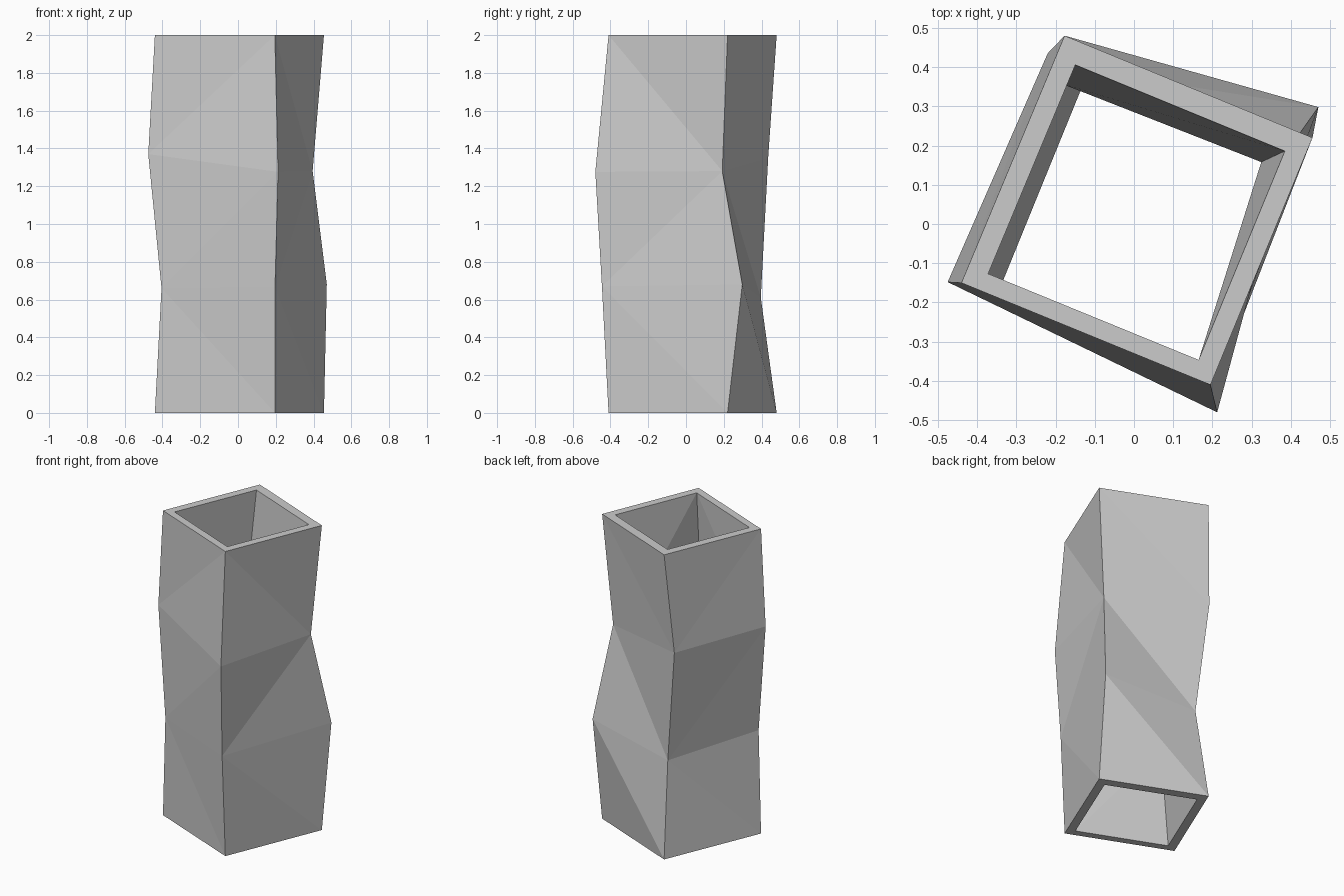
import bpy, bmesh

if "Cube" in bpy.data.objects:
    bpy.data.objects.remove(bpy.data.objects["Cube"])

# Outer corner columns (left, front, right, back), bottom to top: x, y, z
base = [(-0.44, -0.15), (0.195, -0.41), (0.455, 0.22), (-0.177, 0.48)]
lower = [(-0.405, -0.175, 0.66), (0.196, -0.445, 0.67), (0.47, 0.298, 0.68), (-0.145, 0.396, 0.61)]
upper = [(-0.475, -0.148, 1.37), (0.212, -0.48, 1.276), (0.395, 0.192, 1.28), (-0.22, 0.435, 1.35)]
rings = [[(x, y, 0) for x, y in base], lower, upper, [(x, y, 2) for x, y in base]]

# Diagonal of each wall panel per level: True runs from lower-left to upper-right
rising = [[False, False, False, False],
          [True, True, False, True],
          [True, False, False, True]]

WALL = 0.155  # wall depth as a share of the corner radius
bm = bmesh.new()


def inset(level, i, p):
    # the pinched back corner has a thinner wall
    k = 0.085 if (level, i) == (1, 3) else WALL
    return (p[0] - k * base[i][0], p[1] - k * base[i][1], p[2])


outer = [[bm.verts.new(p) for p in ring] for ring in rings]
inner = [[bm.verts.new(inset(l, i, p)) for i, p in enumerate(ring)]
         for l, ring in enumerate(rings)]

# Faceted outer and inner walls
for shell, flip in ((outer, False), (inner, True)):
    for l in range(3):
        for i in range(4):
            j = (i + 1) % 4
            a, b, c, d = shell[l][i], shell[l][j], shell[l + 1][j], shell[l + 1][i]
            tris = [(a, b, c), (a, c, d)] if rising[l][i] else [(a, b, d), (b, c, d)]
            for t in tris:
                bm.faces.new(t[::-1] if flip else t)

# Flat rims at top and bottom
for i in range(4):
    j = (i + 1) % 4
    bm.faces.new((outer[3][i], outer[3][j], inner[3][j], inner[3][i]))
    bm.faces.new((outer[0][j], outer[0][i], inner[0][i], inner[0][j]))

bmesh.ops.recalc_face_normals(bm, faces=bm.faces[:])
mesh = bpy.data.meshes.new("square_tube")
bm.to_mesh(mesh)
bm.free()
obj = bpy.data.objects.new("square_tube", mesh)
bpy.context.collection.objects.link(obj)
